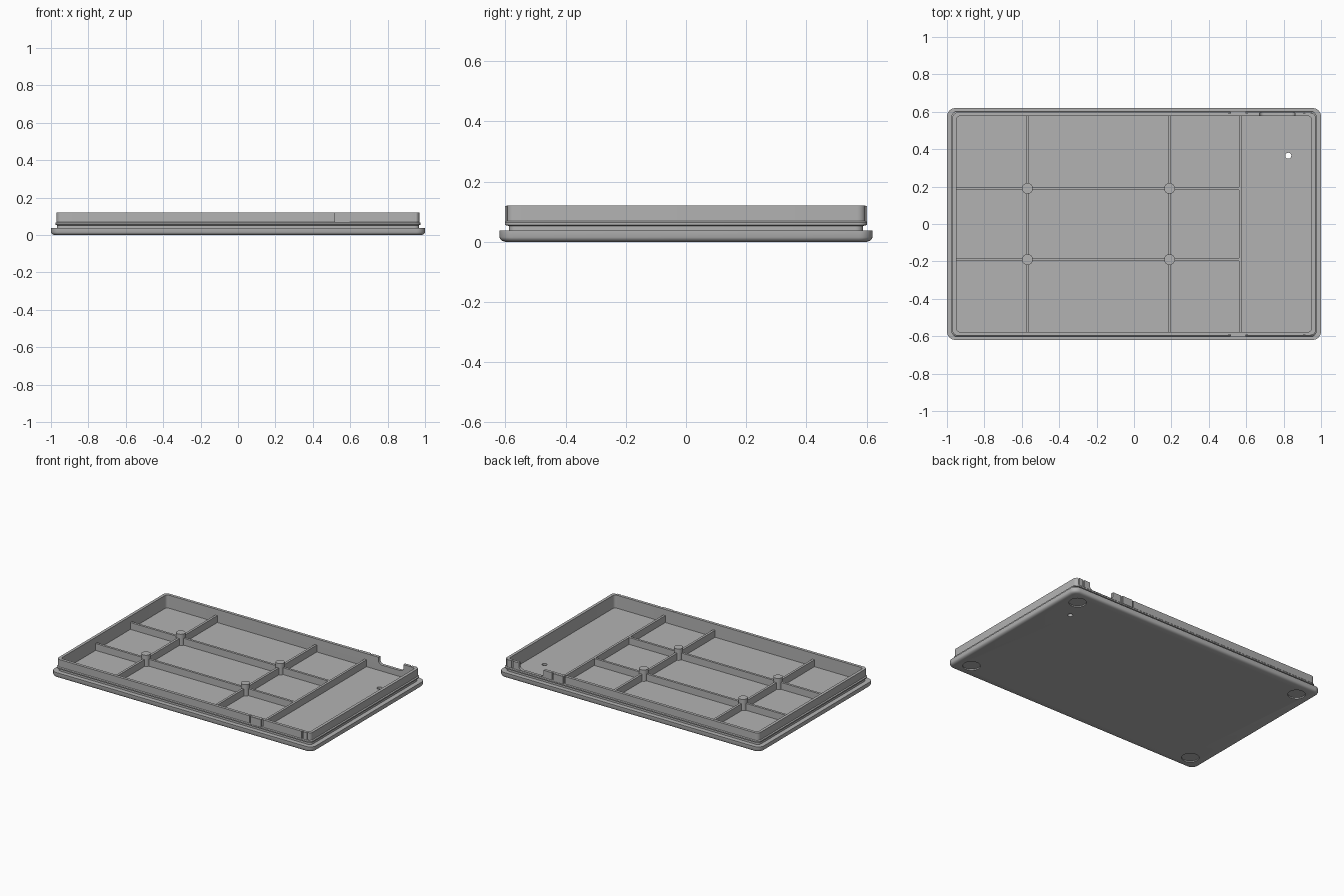
import bpy, bmesh
from math import pi, cos, sin
from mathutils import Matrix

cube = bpy.data.objects.get("Cube")
if cube:
    bpy.data.objects.remove(cube, do_unlink=True)

grey = bpy.data.materials.new("grey plastic")
grey.use_nodes = True
colour = (0.45, 0.45, 0.45, 1)
grey.diffuse_color = colour
grey.node_tree.nodes["Principled BSDF"].inputs["Base Color"].default_value = colour


def finish(name, bm, smooth=False):
    bmesh.ops.recalc_face_normals(bm, faces=bm.faces)
    mesh = bpy.data.meshes.new(name)
    bm.to_mesh(mesh)
    bm.free()
    mesh.materials.append(grey)
    obj = bpy.data.objects.new(name, mesh)
    bpy.context.collection.objects.link(obj)
    if smooth:
        shade(obj)
    return obj


def activate(obj):
    bpy.ops.object.select_all(action='DESELECT')
    obj.select_set(True)
    bpy.context.view_layer.objects.active = obj


def shade(obj):
    activate(obj)
    bpy.ops.object.shade_smooth_by_angle(angle=pi / 6)


def rounded_loft(name, rings, steps=6):
    """Stack rounded rectangles (z, half x, half y, radius) and cap both ends."""
    bm = bmesh.new()
    loops = []
    for z, hx, hy, r in rings:
        loop = []
        for q, (sx, sy) in enumerate([(1, 1), (-1, 1), (-1, -1), (1, -1)]):
            for i in range(steps + 1):
                a = (q + i / steps) * pi / 2
                loop.append(bm.verts.new((sx * (hx - r) + r * cos(a),
                                          sy * (hy - r) + r * sin(a), z)))
        loops.append(loop)
    n = len(loops[0])
    for low, high in zip(loops, loops[1:]):
        for i in range(n):
            j = (i + 1) % n
            bm.faces.new((low[i], low[j], high[j], high[i]))
    bm.faces.new(loops[0])
    bm.faces.new(loops[-1])
    return finish(name, bm)


def box(name, x0, x1, y0, y1, z0, z1):
    bm = bmesh.new()
    bmesh.ops.create_cube(bm, size=1)
    bmesh.ops.scale(bm, vec=(x1 - x0, y1 - y0, z1 - z0), verts=bm.verts)
    bmesh.ops.translate(bm, vec=((x0 + x1) / 2, (y0 + y1) / 2, (z0 + z1) / 2), verts=bm.verts)
    return finish(name, bm)


def cylinder(name, x, y, r, z0, z1):
    bm = bmesh.new()
    bmesh.ops.create_cone(bm, cap_ends=True, segments=32, radius1=r, radius2=r, depth=z1 - z0,
                          matrix=Matrix.Translation((x, y, (z0 + z1) / 2)))
    return finish(name, bm, True)


def cut(target, cutter):
    activate(target)
    mod = target.modifiers.new("cut", 'BOOLEAN')
    mod.operation = 'DIFFERENCE'
    mod.solver = 'EXACT'
    mod.object = cutter
    bpy.ops.object.modifier_apply(modifier=mod.name)
    bpy.data.objects.remove(cutter, do_unlink=True)


FLOOR, RIB_TOP, RIM = 0.03, 0.078, 0.12

# Tray shell: rounded base, groove, snap ridge, wall, then the inside down to the floor
tray = rounded_loft("tray_shell", [
    (0, 0.982, 0.602, 0.03), (0.003, 0.991, 0.611, 0.038), (0.008, 0.997, 0.617, 0.043),
    (0.015, 1, 0.62, 0.045), (0.037, 1, 0.62, 0.045),
    (0.037, 0.968, 0.588, 0.025), (0.052, 0.968, 0.588, 0.025),
    (0.056, 0.977, 0.602, 0.03), (0.064, 0.977, 0.602, 0.03),
    (0.069, 0.97, 0.597, 0.028), (RIM, 0.97, 0.597, 0.028),
    (RIM, 0.95, 0.577, 0.02), (FLOOR, 0.95, 0.577, 0.02)])

# Port notch in the back wall with rounded lower corners
notch = box("notch_cutter", 0.67, 0.86, 0.54, 0.65, 0.072, 0.2)
activate(notch)
bm = bmesh.new()
bm.from_mesh(notch.data)
low = [e for e in bm.edges if all(v.co.z < 0.1 for v in e.verts)
       and abs(e.verts[0].co.x - e.verts[1].co.x) < 0.01]
bmesh.ops.bevel(bm, geom=low, offset=0.025, segments=5, affect='EDGES', profile=0.5)
bm.to_mesh(notch.data)
bm.free()
cut(tray, notch)

# Reset hole and four round foot recesses
cut(tray, cylinder("hole_cutter", 0.825, 0.365, 0.016, -0.05, 0.08))
for x in (-0.89, 0.89):
    for y in (-0.515, 0.515):
        cut(tray, cylinder("foot_cutter", x, y, 0.055, -0.05, 0.008))

# Slits either side of the snap tabs
for side in (-1, 1):
    y0, y1 = sorted((side * 0.59, side * 0.65))
    for x in (0.505, 0.598, 0.905, 0.945):
        cut(tray, box("slit_cutter", x, x + 0.01, y0, y1, 0.071, 0.2))
shade(tray)

# Raised snap tabs on the front and back walls
for side, word in ((-1, "front"), (1, "back")):
    y0, y1 = sorted((side * 0.59, side * 0.602))
    box(word + "_snap_tab", 0.517, 0.596, y0, y1, 0.066, RIM - 0.001)

# Stiffening ribs
for i, x in enumerate((-0.57, 0.19, 0.57)):
    box(f"cross_rib_{i + 1}", x - 0.008, x + 0.008, -0.58, 0.58, FLOOR - 0.005, RIB_TOP)
for word, y in (("front", -0.19), ("back", 0.19)):
    box(word + "_long_rib", -0.955, 0.57, y - 0.008, y + 0.008, FLOOR - 0.005, RIB_TOP - 0.0005)

# Support posts at the rib crossings
for word, x in (("right", -0.57), ("left", 0.19)):
    for end, y in (("front", -0.19), ("back", 0.19)):
        cylinder(f"{end}_{word}_post", x, y, 0.029, FLOOR - 0.005, 0.108)
